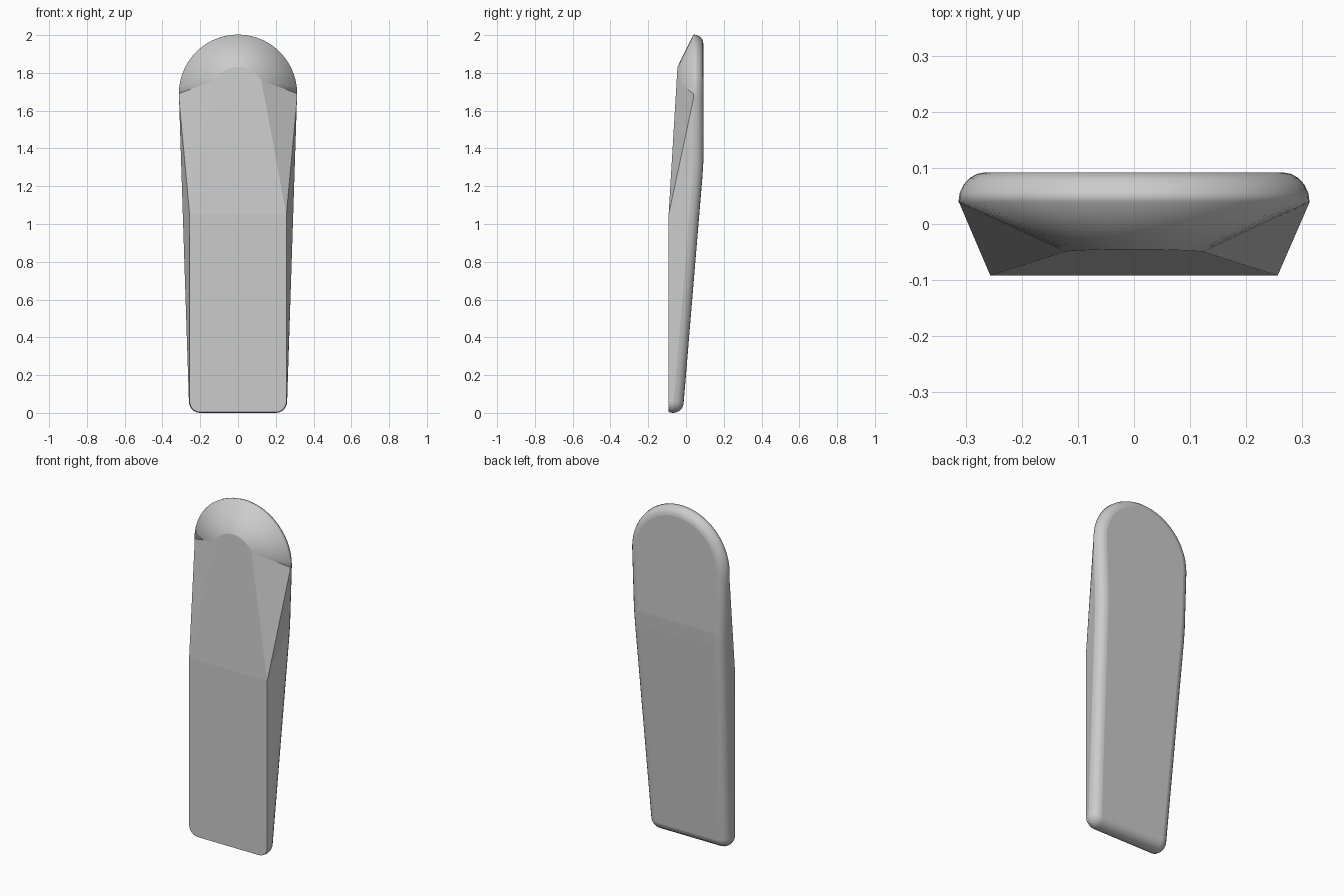
import bpy, bmesh
from math import sin, cos, pi, radians

if "Cube" in bpy.data.objects:
    bpy.data.objects.remove(bpy.data.objects["Cube"])

ARC = 14        # segments per half of the rounded top
CORNER = 6      # segments per bottom corner
BEVEL = 5       # segments of the rounded back edge
KINK_LO, KINK_HI = 1.25, 1.33


def back_y(z):
    # sloped lower back, short soft transition, upright upper back
    if z >= KINK_HI:
        return 0.092
    if z >= KINK_LO:
        return 0.087 + 0.005 * (z - KINK_LO) / (KINK_HI - KINK_LO)
    return -0.017 + 0.104 * z / KINK_LO


def front_y(z):
    return -0.092 + max(0.0, z - 1.05) * 0.06


def corner(d):
    r = 0.06 - d
    return [(0.2 + r * sin(i / CORNER * pi / 2), 0.06 - r * cos(i / CORNER * pi / 2))
            for i in range(CORNER + 1)]


def arch(r, start):
    return [(r * cos(a), 1.69 + r * sin(a)) for a in
            (radians(start + (90 - start) * i / ARC) for i in range(ARC + 1))]


def outer_half(d):
    # widest outline, inset by d
    side = [(0.26 - d + 0.053 * (z - 0.06) / 1.63, z) for z in (KINK_LO, KINK_HI, 1.66)]
    return corner(d) + side + arch(0.313 - d, 0)


def front_half():
    # flat front panel: straight sides, then tapering to a small arch
    return corner(0.004) + [(0.256, 1.05)] * 3 + arch(0.142, 30)


def ring(bm, half, y_of):
    pts = half + [(-x, z) for x, z in reversed(half[:-1])]
    return [bm.verts.new((x, y_of(z), z)) for x, z in pts]


bm = bmesh.new()
rings = [ring(bm, front_half(), front_y)]
for k in range(BEVEL + 1):
    t = k / BEVEL * pi / 2
    drop = 0.053 * (1 - sin(t))
    rings.append(ring(bm, outer_half(0.048 * (1 - cos(t))),
                      lambda z, drop=drop: back_y(z) - drop))

# side walls, front chamfer around the top and rounded back edge
n = len(rings[0])
arch_start = CORNER + 4
for k, (a, b) in enumerate(zip(rings, rings[1:])):
    for i in range(n):
        j = (i + 1) % n
        f = bm.faces.new((a[i], a[j], b[j], b[i]))
        f.smooth = k > 0 or arch_start <= i < n - 1 - arch_start


def cap(loop, splits):
    # close a ring with one flat panel per bend
    cuts = [0] + splits + [None]
    for lo, hi in zip(cuts, cuts[1:]):
        if hi is None:
            bm.faces.new(loop[lo:n - lo])
        else:
            bm.faces.new(loop[lo:hi + 1] + loop[n - 1 - hi:n - lo])


cap(rings[0], [CORNER + 1])
cap(rings[-1], [CORNER + 1, CORNER + 2])

bmesh.ops.remove_doubles(bm, verts=bm.verts, dist=1e-5)
bmesh.ops.recalc_face_normals(bm, faces=bm.faces)
mesh = bpy.data.meshes.new("tapered_panel")
bm.to_mesh(mesh)
bm.free()
obj = bpy.data.objects.new("tapered_panel", mesh)
bpy.context.collection.objects.link(obj)
